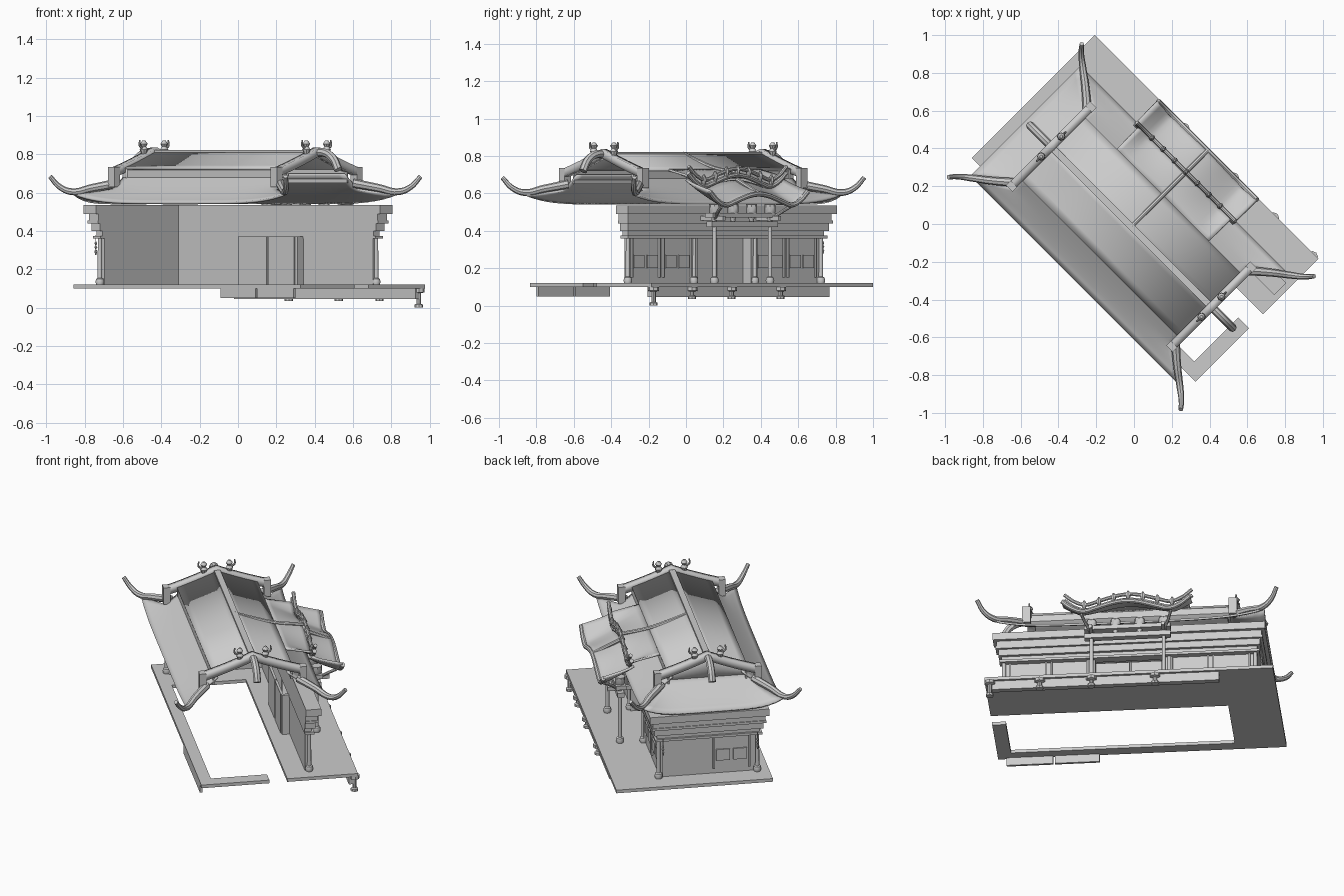
import bpy, bmesh, math
from mathutils import Matrix, Vector

if "Cube" in bpy.data.objects:
    bpy.data.objects.remove(bpy.data.objects["Cube"])

# The hall stands diagonally: parts are laid out along its length (u), depth (v) and height (z)
TURN = Matrix.Rotation(math.radians(-45), 4, 'Z')
grey = bpy.data.materials.new("pale_grey")
grey.use_nodes = True
TONE = (0.6, 0.6, 0.6, 1)
grey.diffuse_color = TONE
grey.node_tree.nodes["Principled BSDF"].inputs["Base Color"].default_value = TONE


def finish(name, mesh, smooth=False):
    mesh.transform(TURN)
    mesh.materials.clear()
    mesh.materials.append(grey)
    ob = bpy.data.objects.new(name, mesh)
    bpy.context.collection.objects.link(ob)
    if smooth:
        bpy.ops.object.select_all(action='DESELECT')
        ob.select_set(True)
        bpy.context.view_layer.objects.active = ob
        bpy.ops.object.shade_smooth_by_angle(angle=math.radians(40))
    return ob


def from_bm(name, bm, smooth=False):
    bmesh.ops.recalc_face_normals(bm, faces=bm.faces)
    mesh = bpy.data.meshes.new(name)
    bm.to_mesh(mesh)
    bm.free()
    return finish(name, mesh, smooth)


def box(name, u0, u1, v0, v1, z0, z1):
    bm = bmesh.new()
    bmesh.ops.create_cube(bm, size=1)
    for p in bm.verts:
        p.co = Vector(((u0 + u1) / 2 + p.co.x * (u1 - u0), (v0 + v1) / 2 + p.co.y * (v1 - v0),
                       (z0 + z1) / 2 + p.co.z * (z1 - z0)))
    return from_bm(name, bm)


def turned(name, u, v, profile, sides=12):
    """Lathe a list of (radius, z) about a vertical axis."""
    bm = bmesh.new()
    rings = [[bm.verts.new((u + r * math.cos(i * math.tau / sides), v + r * math.sin(i * math.tau / sides), z))
              for i in range(sides)] for r, z in profile]
    for a, b in zip(rings, rings[1:]):
        for i in range(sides):
            j = (i + 1) % sides
            bm.faces.new((a[i], a[j], b[j], b[i]))
    bm.faces.new(rings[0])
    bm.faces.new(rings[-1])
    return from_bm(name, bm, True)


def tube(name, points, radius, tip=1.0):
    """Round bar along a smooth path, narrowing to tip * radius."""
    curve = bpy.data.curves.new(name, 'CURVE')
    curve.dimensions = '3D'
    curve.bevel_depth, curve.bevel_resolution, curve.use_fill_caps = radius, 2, True
    line = curve.splines.new('BEZIER')
    line.bezier_points.add(len(points) - 1)
    line.resolution_u = 6
    for i, (bp, co) in enumerate(zip(line.bezier_points, points)):
        bp.co = co
        bp.handle_left_type = bp.handle_right_type = 'AUTO'
        bp.radius = 1 + (tip - 1) * i / (len(points) - 1)
    temp = bpy.data.objects.new(name + "_path", curve)
    bpy.context.collection.objects.link(temp)
    mesh = bpy.data.meshes.new_from_object(temp.evaluated_get(bpy.context.evaluated_depsgraph_get()))
    bpy.data.objects.remove(temp)
    return finish(name, mesh, True)


def sheet(name, f, na, nb, thick=0.012):
    """Curved slab from f(a, b) with a and b running 0..1."""
    bm = bmesh.new()
    rows = [[bm.verts.new(f(i / na, j / nb)) for j in range(nb + 1)] for i in range(na + 1)]
    for i in range(na):
        for j in range(nb):
            bm.faces.new((rows[i][j], rows[i + 1][j], rows[i + 1][j + 1], rows[i][j + 1]))
    ob = from_bm(name, bm, True)
    mod = ob.modifiers.new("thickness", 'SOLIDIFY')
    mod.thickness, mod.offset = thick, 0
    return ob


# Terrace: a slab with a long opening, and a gap in its end strip
for n, d in {"front": (-.855, .82, .145, .56), "rear": (-.855, .82, -.36, -.29),
             "end": (-.855, -.56, -.29, .145), "open_end": (.74, .82, -.29, .04)}.items():
    box("terrace_" + n, *d, .1, .12)
box("terrace_skirt_front", -.54, .8, .51, .545, .045, .1)
for u0, u1 in ((.23, .49), (.5, .77)):
    box("terrace_skirt_rear", u0, u1, -.36, -.345, .05, .1)
for u, low in ((.79, 0), (.5, .035), (.2, .035), (-.17, .035)):
    turned("terrace_bracket", u, .545, [(.022, low), (.022, low + .015), (.012, low + .02), (.012, .075),
                                        (.03, .08), (.03, .1)], 8)

# Walls along the front and one end, with a recessed doorway
U, V = .73, .29
for s in (-1, 1):
    box("front_wall", *sorted((s * .21, s * U)), V - .025, V - .01, .12, .38)
    box("door_jamb", s * .21 - .01, s * .21 + .01, V - .07, V, .12, .37)
    box("door_leaf", *sorted((s * .005, s * .2)), V - .075, V - .06, .12, .37)
box("end_wall", -U + .01, -U + .025, -V + .01, V - .01, .12, .38)


def window(along_front, c):
    for k in (-1, 1):
        m = c + k * .05
        for n, a, b, out, z0, z1 in (("window_panel", m - .04, m + .04, .008, .2, .27),
                                     ("window_post", m + k * .055 - .005, m + k * .055 + .005, .012, .15, .36)):
            if along_front:
                box(n, a, b, V - .02, V - .01 + out, z0, z1)
            else:
                box(n, -U + .01 - out, -U + .02, a, b, z0, z1)


for c in (-.59, -.35, .35, .59):
    window(True, c)
window(False, -.14)

# Round columns
COLUMN = [(.02, .12), (.024, .135), (.02, .15), (.012, .155), (.011, 1)]
for u, v, top in ((-U, V, .38), (U, V, .38), (-U, -V, .38), (-.23, V, .38), (.23, V, .38),
                  (-.21, .425, .47), (.21, .425, .47)):
    turned("column", u, v, [(r, min(z, top)) for r, z in COLUMN])

# Stepped cornice over the two walls
for out, z0, z1 in ((.025, .36, .375), (.012, .375, .4), (.03, .4, .44), (.045, .44, .455),
                    (.04, .455, .49), (.06, .49, .535)):
    box("cornice_front", -U - out, U + out, V - .03, V + out, z0, z1)
    box("cornice_end", -U - out, -U + .03, -V - out, V - .03, z0, z1)

# Two-stage hip and gable roof: a shallow upper roof steps down onto a concave lower roof
MID, GU, GV, EU, EV, STEP = -.02, .6, .3, .79, .41, .235


def upper(v):
    return .812 - .42 * v + .2 * v * v


def lower(v):
    return .545 + .125 * ((EV - v) / (EV - STEP)) ** 1.2


def skirt(v):
    return max(0, (v - GV) / (EV - GV))


def lift(v, across):
    return .05 * skirt(v) * abs(across) ** 5


for s, n in ((1, "front"), (-1, "rear")):
    def lower_slope(a, b, s=s):
        v, x = STEP - .03 + a * (EV - STEP + .03), b * 2 - 1
        return (x * (GU + (EU - GU) * skirt(v)), MID + s * v, lower(v) + lift(v, x))

    def upper_slope(a, b, s=s):
        return ((b * 2 - 1) * GU, MID + s * a * STEP, upper(a * STEP))
    sheet("lower_roof_" + n, lower_slope, 8, 32)
    sheet("upper_roof_" + n, upper_slope, 6, 2)
    box("roof_step_" + n, -GU, GU, *sorted((MID + s * (STEP - .012), MID + s * (STEP - .002))), .65, .725)


def end_slope(a, b):
    v, x = STEP + (EV - STEP) * a, b * 2 - 1
    u = GU - .04 + (EU - GU + .04) * a
    return (-u, MID + x * v, lower(v) + lift(v, x))


sheet("lower_roof_end", end_slope, 6, 20)
sheet("gable_wall", lambda a, b: (-GU + .03, MID + (a * 2 - 1) * STEP,
                                  .65 + b * (upper(abs(a * 2 - 1) * STEP) - .65)), 16, 2)
box("main_ridge", -.58, .58, MID - .018, MID + .018, .79, .822)

# Gable ridges, hip ridges with upturned tips, and ridge beasts
for e in (-1, 1):
    sheet("gable_ridge", lambda a, b: (e * GU, MID + (a * 2 - 1) * .31,
                                       upper(abs(a * 2 - 1) * .31) - .02 + b * .045), 16, 2, .045)
    tube("gable_pendant", [(e * .57, MID, .8), (e * .65, MID, .81), (e * .72, MID, .78), (e * .76, MID, .72)], .022)
    for s in (-1, 1):
        box("gable_ridge_end", e * GU - .024, e * GU + .024, *sorted((MID + s * .275, MID + s * .315)), .63, .735)
        tube("hip_ridge", [(e * GU, MID + s * .27, .65), (e * .7, MID + s * .355, .625), (e * .785, MID + s * .42, .605),
                           (e * .835, MID + s * .46, .63), (e * .87, MID + s * .499, .685)], .024, .5)
        v = MID + s * .075
        turned("beast_body", e * GU, v, [(.012, .8), (.022, .825), (.012, .84), (.02, .855), (.008, .872)], 8)
        tube("beast_tail", [(e * GU, v, .83), (e * GU, v + s * .03, .845), (e * GU, v + s * .03, .875)], .008, .5)


# Porch: the upper roof runs forward between the steps, then a second wavy roof hangs below it
def wave(u):
    return .035 * math.cos(u * math.tau / .6) + .75 * max(0, abs(u) - .27)


W, FRONT = .37, MID + STEP


def porch_upper(a, b):
    u = (b * 2 - 1) * .345
    return (u, FRONT + a * (.385 - FRONT), upper(STEP) - .055 * a + wave(u) * .8 * a)


def porch_lower(a, b):
    u = (b * 2 - 1) * W
    return (u, .37 + .18 * a, .645 - .08 * a ** .8 + wave(u) * (.6 + .4 * a))


sheet("porch_upper_roof", porch_upper, 6, 32)
sheet("porch_lower_roof", porch_lower, 6, 32, .015)
steps = [(i / 12 * 2 - 1) * W for i in range(13)]
for n, v, z, r in (("porch_upper_edge", .385, .665, .013), ("porch_lower_edge", .55, .565, .014),
                   ("porch_crest", .39, .7, .011)):
    tube(n, [(u, v, z + wave(u) * .9) for u in steps], r)
for i in range(-3, 4):
    z = .7 + wave(i * .085) * .8
    turned("porch_crest_knob", i * .085, .39, [(.008, z - .03), (.017, z), (.005, z + .025)], 8)
tube("porch_rib", [(0, MID, .812), (0, .1, .77), (0, FRONT, .735), (0, .385, .71)], .012)
tube("porch_lower_rib", [(0, .385, .675), (0, .46, .64), (0, .55, .6)], .012)

# Porch beams and bracket sets
box("porch_lintel", -.25, .25, .405, .445, .42, .45)
box("porch_beam", -.25, .25, .395, .455, .47, .495)
for u in (-.21, -.07, .07, .21):
    turned("porch_bracket", u, .425, [(.01, .44), (.018, .48), (.03, .5), (.03, .54)], 8)
for s in (-1, 1):
    box("porch_tie", s * .21 - .01, s * .21 + .01, V, .5, .455, .48)
    tube("porch_strut", [(s * .21, .43, .46), (s * .24, .48, .5), (s * .26, .53, .53)], .009)

# Hanging chimes under the corners
for v in (-.285, .27):
    turned("corner_chime", -.765, v, [(.002, .38), (.002, .345), (.008, .335), (.002, .325), (.008, .315),
                                      (.002, .305), (.008, .295), (.003, .275)], 6)
